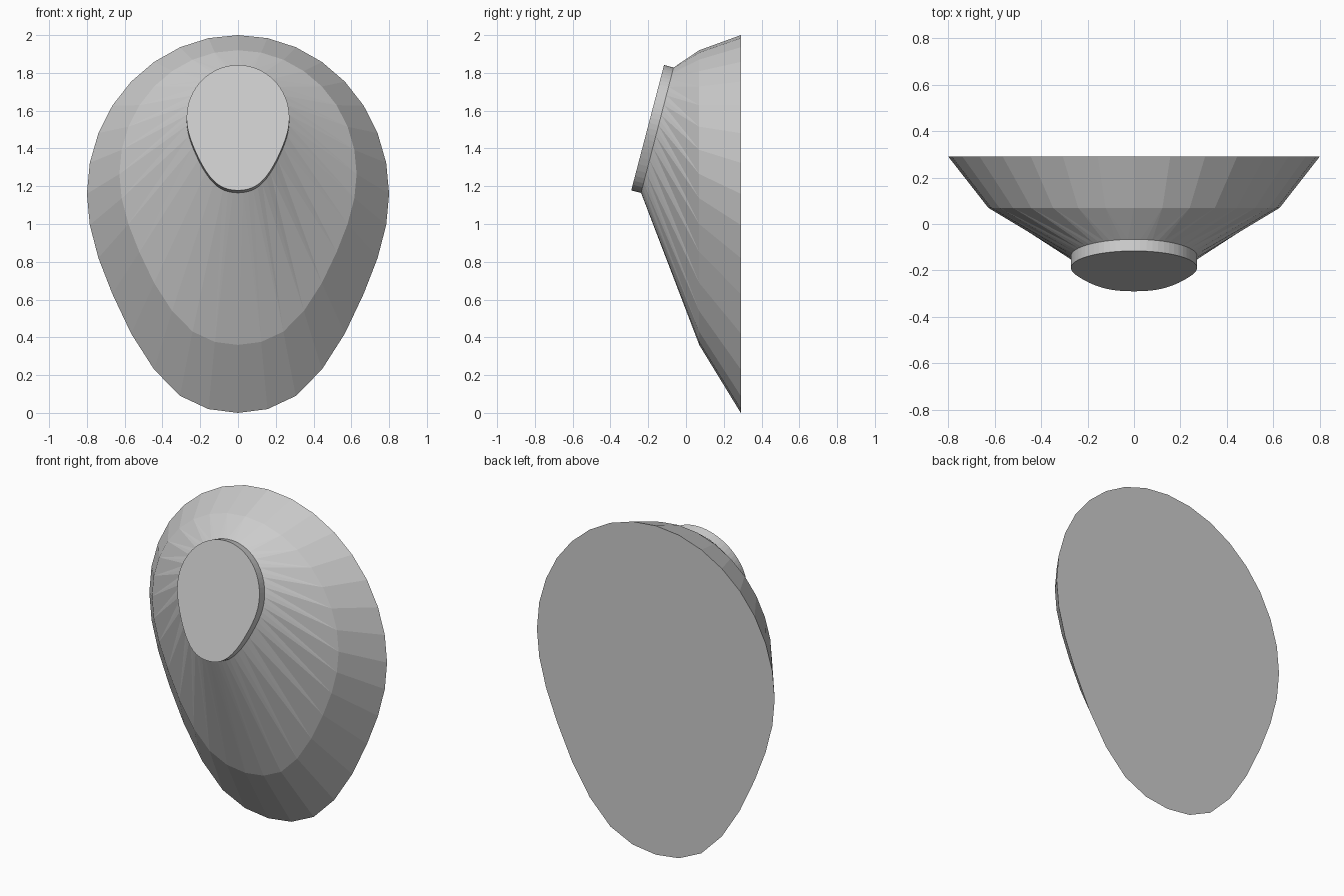
import bpy, bmesh, math

if "Cube" in bpy.data.objects:
    bpy.data.objects.remove(bpy.data.objects["Cube"])

# Half egg outline: heights from top to bottom at equal angles around the ring
HEIGHTS = [2.0, 1.984, 1.936, 1.858, 1.754, 1.627, 1.481, 1.324, 1.16,
           0.995, 0.82, 0.63, 0.42, 0.23, 0.09, 0.02, 0.0]


def refine(h):
    """Double the outline resolution with smooth in-between points."""
    p = [h[1]] + h + [h[-2]]
    out = []
    for i in range(len(h) - 1):
        a, b, c, d = p[i:i + 4]
        out += [b, (9 * (b + c) - a - d) / 16]
    return out + [h[-1]]


def egg_ring(bm, heights, half_width, z_bottom, z_top, y_bottom, y_top):
    """Closed egg loop, optionally tilted by giving different y at each end."""
    n = len(heights) - 1
    full = heights + heights[-2:0:-1]
    ring = []
    for i, h in enumerate(full):
        f = h / 2
        ring.append(bm.verts.new((half_width * math.sin(math.pi * i / n),
                                  y_bottom + (y_top - y_bottom) * f,
                                  z_bottom + (z_top - z_bottom) * f)))
    return ring


def bridge(bm, a, b):
    n = len(a)
    for i in range(n):
        j = (i + 1) % n
        bm.faces.new((a[i], a[j], b[j], b[i]))


def bridge_double(bm, coarse, fine):
    """Triangle fan between a ring and one with twice as many points."""
    n = len(coarse)
    for i in range(n):
        j = (i + 1) % n
        p, q, r = fine[2 * i], fine[2 * i + 1], fine[2 * j]
        bm.faces.new((coarse[i], q, p))
        bm.faces.new((coarse[i], coarse[j], q))
        bm.faces.new((coarse[j], r, q))


bm = bmesh.new()
smooth = refine(HEIGHTS)

# Flared backing: wide rear rim and middle ring
rear = egg_ring(bm, HEIGHTS, 0.80, 0.0, 2.0, 0.29, 0.29)
middle = egg_ring(bm, HEIGHTS, 0.628, 0.36, 1.92, 0.07, 0.07)
# Tilted front plate: back and front edges
plate_back = egg_ring(bm, smooth, 0.272, 1.165, 1.828, -0.238, -0.066)
plate_front = egg_ring(bm, smooth, 0.272, 1.178, 1.842, -0.29, -0.116)

bridge(bm, rear, middle)
bridge_double(bm, middle, plate_back)
bridge(bm, plate_back, plate_front)

# Flat rear and front caps
bm.faces.new(rear)
bm.faces.new(plate_front)
bmesh.ops.recalc_face_normals(bm, faces=bm.faces[:])

mesh = bpy.data.meshes.new("wall_mount")
bm.to_mesh(mesh)
bm.free()
bpy.context.collection.objects.link(bpy.data.objects.new("wall_mount", mesh))
